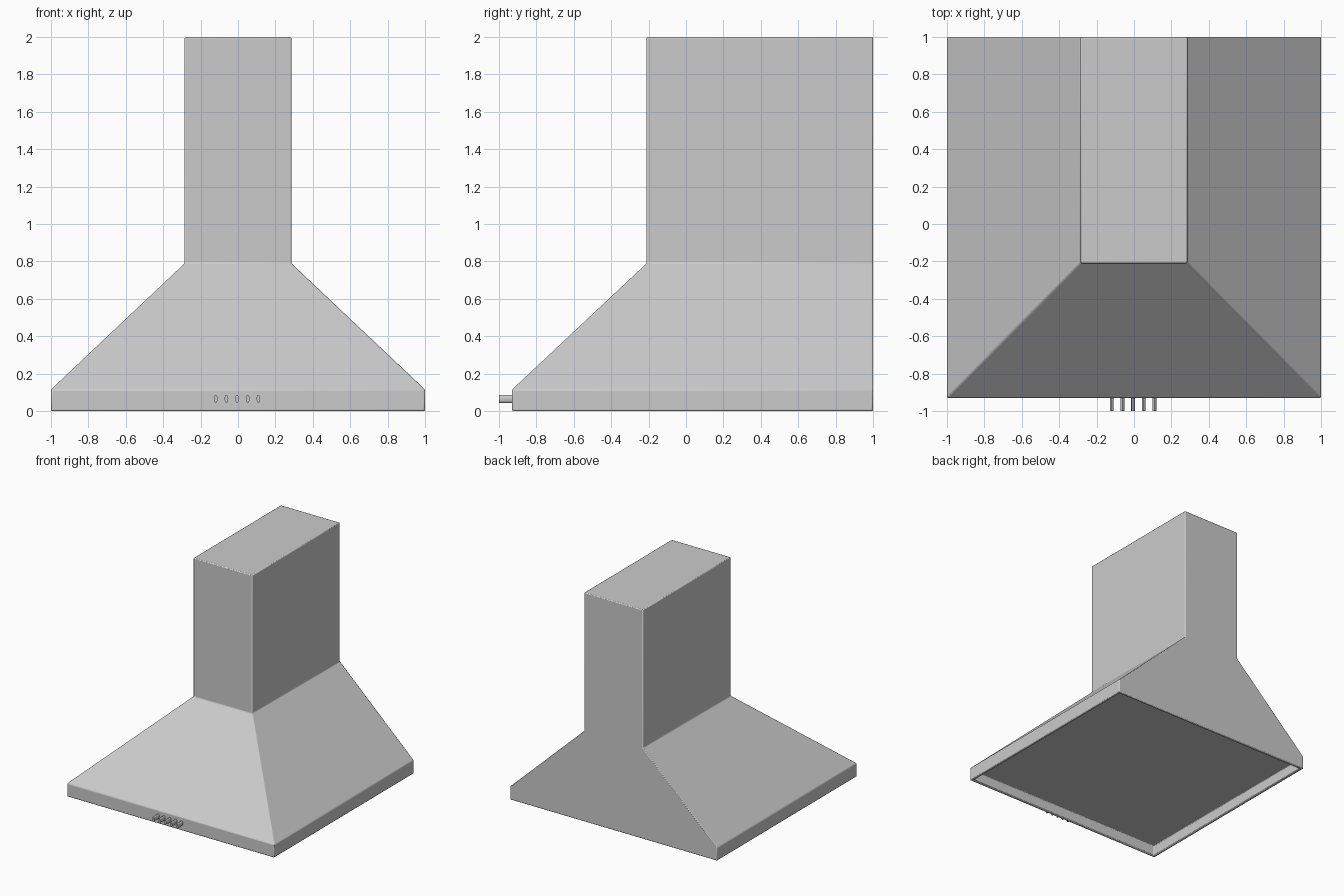
import bpy, bmesh, math
from mathutils import Matrix

if "Cube" in bpy.data.objects:
    bpy.data.objects.remove(bpy.data.objects["Cube"])


def finish(bm, name, bevel=0.0):
    bmesh.ops.recalc_face_normals(bm, faces=bm.faces)
    me = bpy.data.meshes.new(name)
    bm.to_mesh(me)
    bm.free()
    ob = bpy.data.objects.new(name, me)
    bpy.context.collection.objects.link(ob)
    if bevel:
        m = ob.modifiers.new("bevel", 'BEVEL')
        m.width = bevel
        m.segments = 2
        m.limit_method = 'ANGLE'
        m.angle_limit = math.radians(20)
    bpy.ops.object.select_all(action='DESELECT')
    ob.select_set(True)
    bpy.context.view_layer.objects.active = ob
    bpy.ops.object.shade_smooth_by_angle(angle=math.radians(32))
    return ob


# Hood shell: rectangular rings (half width, front y, back y, z) from the
# chimney top, down over the canopy and rim, then up into the open underside
rings = [
    (0.285, -0.21, 1.0, 2.0),
    (0.285, -0.21, 1.0, 0.79),
    (1.0, -0.93, 1.0, 0.115),
    (1.0, -0.93, 1.0, 0.0),
    (0.975, -0.905, 0.975, 0.0),
    (0.975, -0.905, 0.975, 0.09),
]
bm = bmesh.new()
loops = [[bm.verts.new(p) for p in ((-w, f, z), (w, f, z), (w, b, z), (-w, b, z))]
         for w, f, b, z in rings]
for a, b in zip(loops, loops[1:]):
    for i in range(4):
        j = (i + 1) % 4
        bm.faces.new((a[i], a[j], b[j], b[i]))
bm.faces.new(loops[0])
bm.faces.new(loops[-1])
finish(bm, "hood_shell", 0.007)

# Row of oval push buttons on the front rim
for k in range(5):
    bm = bmesh.new()
    bmesh.ops.create_cone(
        bm, cap_ends=True, segments=16, radius1=1, radius2=1, depth=1,
        matrix=Matrix.Translation((-0.005 + (k - 2) * 0.057, -0.955, 0.065))
        @ Matrix.Diagonal((0.01, 0.09, 0.021, 1))
        @ Matrix.Rotation(math.pi / 2, 4, 'X'))
    finish(bm, f"button_{k + 1}")
